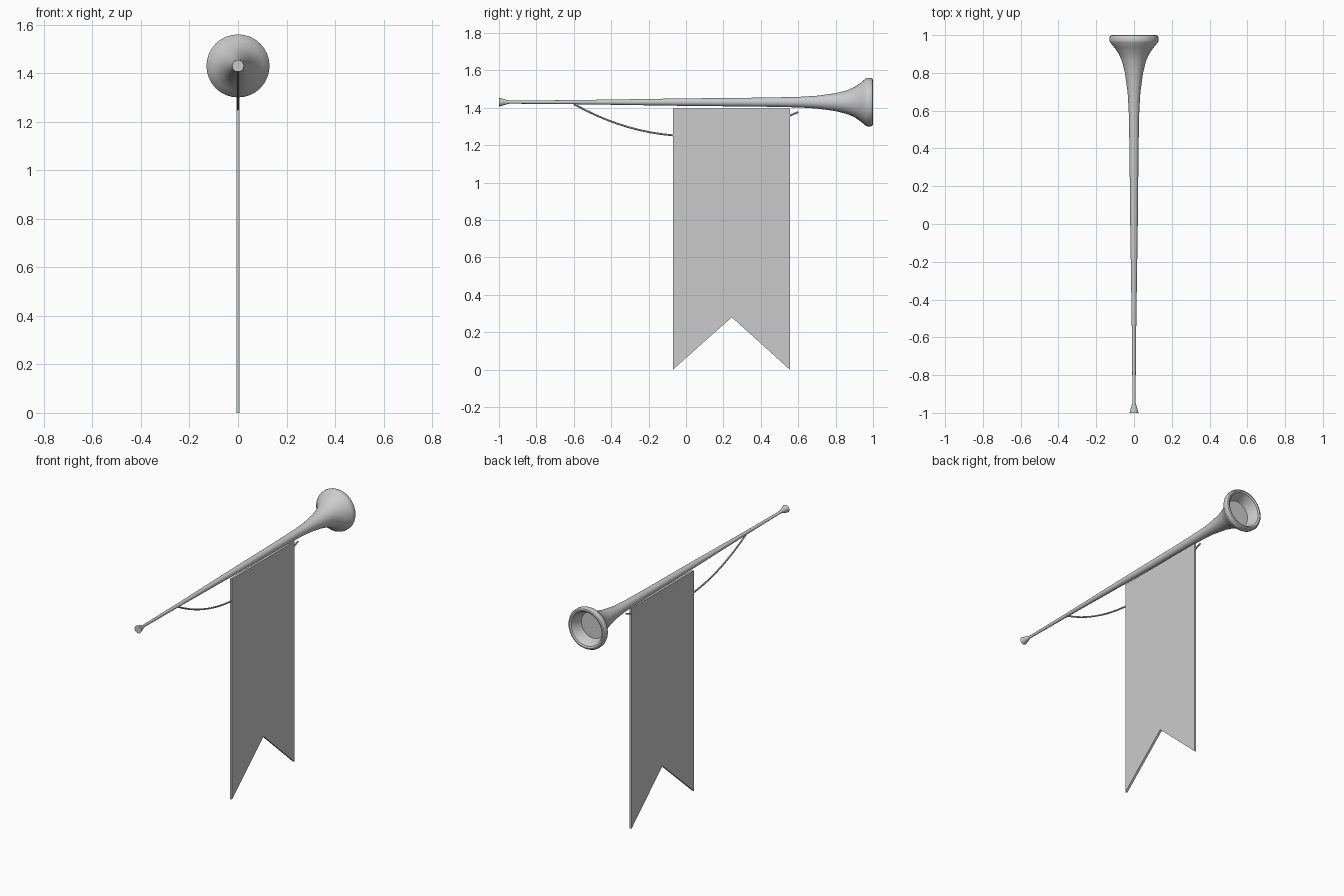
import bpy, bmesh, math
from mathutils import Vector

cube = bpy.data.objects.get("Cube")
if cube:
    bpy.data.objects.remove(cube)

grey = bpy.data.materials.new("plain grey")
grey.use_nodes = True
colour = (0.6, 0.6, 0.6, 1)
grey.diffuse_color = colour
grey.node_tree.nodes["Principled BSDF"].inputs["Base Color"].default_value = colour

AXIS_Z = 1.43


def finish(name, bm, smooth=True):
    bmesh.ops.recalc_face_normals(bm, faces=bm.faces)
    mesh = bpy.data.meshes.new(name)
    bm.to_mesh(mesh)
    bm.free()
    mesh.materials.append(grey)
    obj = bpy.data.objects.new(name, mesh)
    bpy.context.collection.objects.link(obj)
    if smooth:
        bpy.ops.object.select_all(action="DESELECT")
        obj.select_set(True)
        bpy.context.view_layer.objects.active = obj
        bpy.ops.object.shade_smooth_by_angle(angle=math.radians(35))
    return obj


def tube(name, rings, sides):
    """Skin rings of (centre, radius, up axis), capping both ends."""
    bm = bmesh.new()
    loops = []
    for centre, radius, up in rings:
        loops.append([bm.verts.new(centre + radius * (
            math.cos(a) * Vector((1, 0, 0)) + math.sin(a) * up))
            for a in (math.tau * i / sides for i in range(sides))])
    for a, b in zip(loops, loops[1:]):
        for i in range(sides):
            j = (i + 1) % sides
            bm.faces.new((a[i], a[j], b[j], b[i]))
    bm.faces.new(loops[0])
    bm.faces.new(loops[-1])
    return finish(name, bm)


# Horn: (y, radius) from mouthpiece to bell, then back inside the rim
profile = [(-1, .024), (-.945, .008), (-.6, .011), (0, .02), (.4, .024),
           (.6, .028), (.7, .034), (.8, .048), (.86, .063), (.9, .08),
           (.935, .104), (.962, .127), (.97, .13), (.988, .13), (.997, .125),
           (1, .117), (.995, .107), (.98, .099), (.955, .09), (.93, .082)]
up = Vector((0, 0, 1))
tube("horn", [(Vector((0, y, AXIS_Z)), r, up) for y, r in profile], 32)

# Banner: swallow-tailed cloth, extruded across x
outline = [(-.07, 1.395), (-.07, 0), (.245, .28), (.555, 0), (.555, 1.395)]
half = .007
bm = bmesh.new()
face = bm.faces.new([bm.verts.new((-half, y, z)) for y, z in outline])
moved = bmesh.ops.extrude_face_region(bm, geom=[face])["geom"]
bmesh.ops.translate(bm, vec=(2 * half, 0, 0),
                    verts=[v for v in moved if isinstance(v, bmesh.types.BMVert)])
finish("banner", bm, smooth=False)

# Cord: sagging curve running through the cloth
start, control, end = (Vector(p) for p in
                       ((0, -.6, 1.42), (0, -.03, 1.10), (0, .6, 1.377)))
rings = []
steps = 20
for i in range(steps + 1):
    t = i / steps
    point = start * (1 - t) ** 2 + control * 2 * t * (1 - t) + end * t * t
    along = ((control - start) * (1 - t) + (end - control) * t).normalized()
    rings.append((point, .005, Vector((0, -along.z, along.y))))
tube("cord", rings, 8)
